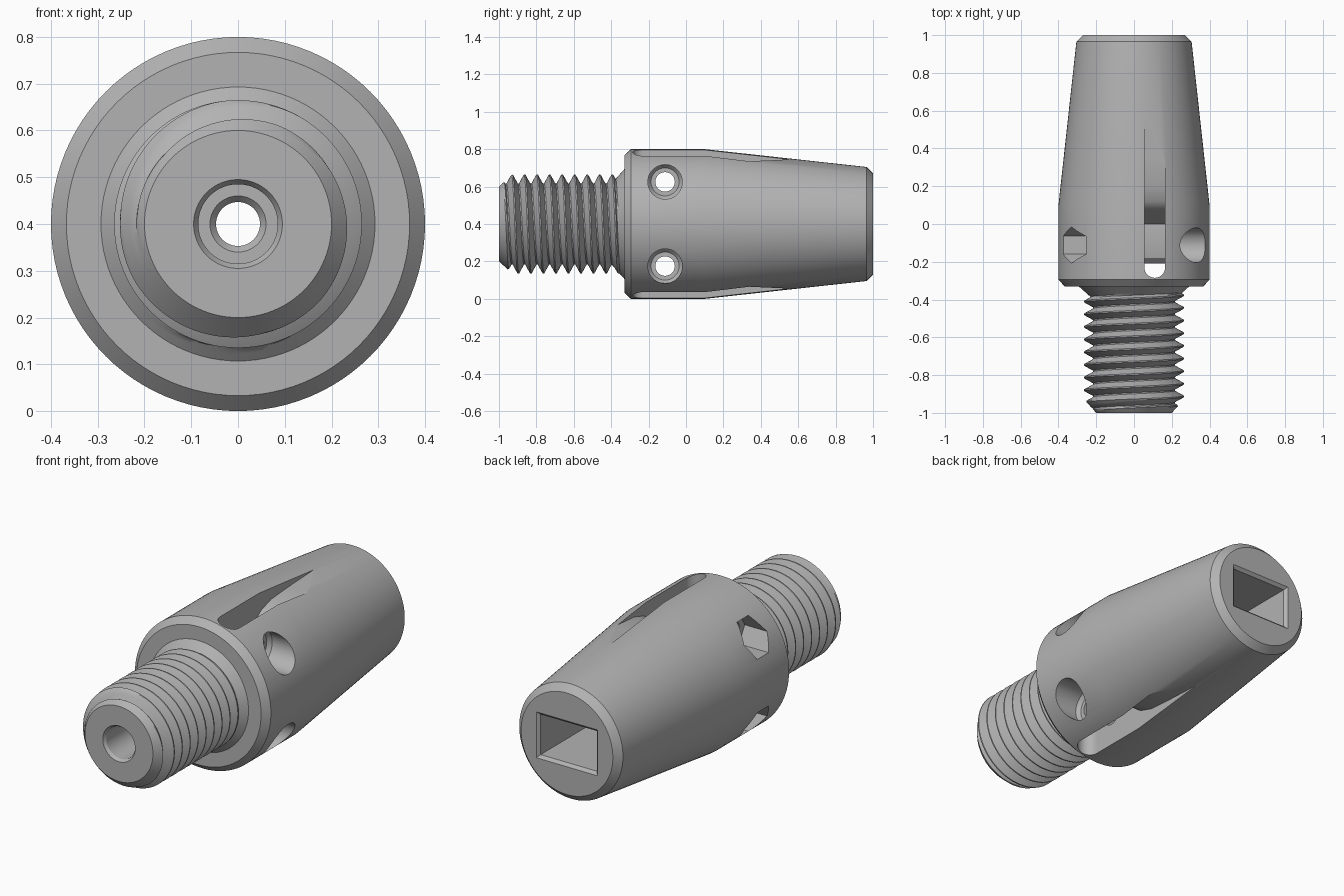
import bpy, bmesh
from math import sin, cos, pi, floor

if "Cube" in bpy.data.objects:
    bpy.data.objects.remove(bpy.data.objects["Cube"])

AXIS_Z = 0.4
SEG = 96

metal = bpy.data.materials.new("plain grey metal")
metal.use_nodes = True
grey = (0.45, 0.45, 0.45, 1)
metal.diffuse_color = grey
metal.node_tree.nodes["Principled BSDF"].inputs["Base Color"].default_value = grey


def finish(name, bm):
    bmesh.ops.remove_doubles(bm, verts=bm.verts, dist=1e-4)
    bmesh.ops.recalc_face_normals(bm, faces=bm.faces)
    mesh = bpy.data.meshes.new(name)
    bm.to_mesh(mesh)
    bm.free()
    mesh.materials.append(metal)
    obj = bpy.data.objects.new(name, mesh)
    bpy.context.collection.objects.link(obj)
    return obj


def bridge(bm, a, b):
    for i in range(len(a)):
        j = (i + 1) % len(a)
        bm.faces.new((a[i], a[j], b[j], b[i]))


def loft(name, rings, closed=False):
    """Skin a list of point rings; cap the ends or close into a loop."""
    bm = bmesh.new()
    rows = [[bm.verts.new(p) for p in ring] for ring in rings]
    for a, b in zip(rows, rows[1:]):
        bridge(bm, a, b)
    if closed:
        bridge(bm, rows[-1], rows[0])
    else:
        bm.faces.new(rows[0])
        bm.faces.new(rows[-1])
    return finish(name, bm)


def ring_y(r, y, n=SEG):
    return [(r * sin(2 * pi * i / n), y, AXIS_Z + r * cos(2 * pi * i / n)) for i in range(n)]


def ring_x(r, x, y, z, n=48):
    return [(x, y + r * cos(2 * pi * i / n), z + r * sin(2 * pi * i / n)) for i in range(n)]


def rect_y(w, h, y):
    return [(sx * w, y, AXIS_Z + sz * h) for sx, sz in ((-1, -1), (1, -1), (1, 1), (-1, 1))]


def cut(target, cutter):
    mod = target.modifiers.new("cut", "BOOLEAN")
    mod.operation = "DIFFERENCE"
    mod.solver = "EXACT"
    mod.object = cutter
    bpy.context.view_layer.update()
    bpy.context.view_layer.objects.active = target
    bpy.ops.object.modifier_apply(modifier=mod.name)
    bpy.data.objects.remove(cutter)


# Tapered body with a bore along its axis
profile = [(0.047, -0.33), (0.367, -0.33), (0.4, -0.295), (0.4, 0.1),
           (0.305, 0.965), (0.27, 1), (0.047, 1)]
body = loft("tapered_body", [ring_y(r, y) for r, y in profile], closed=True)

# Rectangular pocket with a chamfered rim in the back
cut(body, loft("pocket_cutter", [rect_y(0.165, 0.107, 0.2), rect_y(0.165, 0.107, 0.985),
                                 rect_y(0.2, 0.142, 1.02)]))

# Cable slot: a round-fronted shaft straight through
XL, XR = 0.055, 0.165
XM, HALF = (XL + XR) / 2, (XR - XL) / 2
outline = [(XM - HALF * cos(pi * i / 16), -0.23 - HALF * sin(pi * i / 16)) for i in range(17)]
outline += [(XR, -0.21), (XL, -0.21)]
cut(body, loft("shaft_cutter", [[(x, y, z) for x, y in outline] for z in (-0.2, 1)]))

# Cable slot: curved ramp channels, above and below a rounded core
ramp = [(-0.22, 0.08), (-0.21, 0.08), (-0.18, 0.11), (-0.1, 0.125), (0, 0.12), (0.07, 0.25),
        (0.09, 0.28), (0.12, 0.3), (0.2, 0.325), (0.35, 0.336), (0.55, 0.345),
        (0.55, 0.5), (-0.22, 0.5)]
for side in (1, -1):
    cut(body, loft("ramp_cutter", [[(x, y, AXIS_Z + side * h) for y, h in ramp] for x in (XL, XR)]))

# Two cross bolts: hex nut seat on one side, round counterbore on the other
BOLT_Y = -0.112
for side in (1, -1):
    z = AXIS_Z + side * 0.225
    bore = [(0.052, -0.6), (0.052, 0.195), (0.075, 0.195), (0.092, 0.215), (0.092, 0.6)]
    cut(body, loft("bolt_cutter", [ring_x(r, x, BOLT_Y, z) for r, x in bore]))
    cut(body, loft("nut_cutter", [ring_x(0.096, x, BOLT_Y, z, 6) for x in (-0.6, -0.2)]))

# Threaded stud: helical skin, chamfered tip, flared neck
PITCH, STEPS, CREST = 0.067, 10, -0.93
Y0, Y1 = -1.0, -0.33


def stud_point(row, col):
    raw = Y0 + PITCH * (row / STEPS - 1 + col / SEG)
    y = min(max(raw, Y0), Y1)
    t = (y - CREST) / PITCH - col / SEG
    d = abs(t - floor(t + 0.5)) * 2
    r = min(max(0.272 - 0.062 * d, 0.217), 0.265)
    r = max(min(r, 0.2 + (y - Y0) * 0.9), 0.293 + (y - Y1) * 1.13)
    a = 2 * pi * col / SEG
    return r * sin(a), y, AXIS_Z + r * cos(a)


bm = bmesh.new()
count = int((Y1 - Y0) / PITCH + 3) * STEPS
grid = [[bm.verts.new(stud_point(row, col)) for col in range(SEG + 1)] for row in range(count)]
for a, b in zip(grid, grid[1:]):
    for c in range(SEG):
        bm.faces.new((a[c], a[c + 1], b[c + 1], b[c]))
# Tip face and stepped bore
inner = [(0.2, Y0), (0.095, Y0), (0.085, -0.985), (0.085, -0.6), (0.06, -0.6),
         (0.047, -0.585), (0.047, Y1), (0.293, Y1)]
rows = [[bm.verts.new(p) for p in ring_y(r, y)] for r, y in inner]
for a, b in zip(rows, rows[1:]):
    bridge(bm, a, b)
stud = finish("threaded_stud", bm)

# Smooth the round faces, keep the machined edges crisp
bpy.ops.object.select_all(action="DESELECT")
for obj in (body, stud):
    obj.select_set(True)
    bpy.context.view_layer.objects.active = obj
bpy.ops.object.shade_smooth_by_angle(angle=pi / 7)
